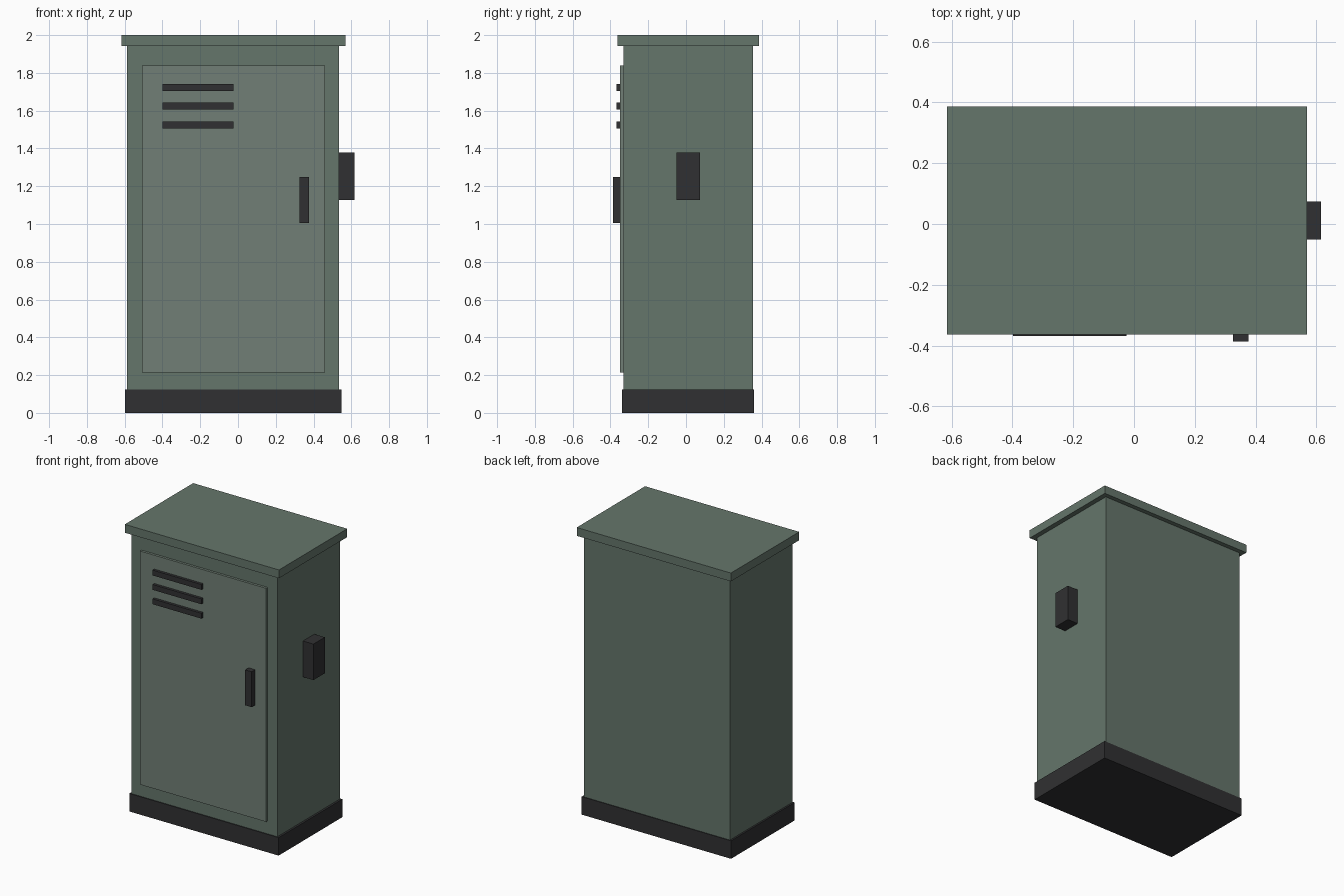
import bpy

if "Cube" in bpy.data.objects:
    bpy.data.objects.remove(bpy.data.objects["Cube"])


def material(name, rgb):
    m = bpy.data.materials.new(name)
    m.diffuse_color = (*rgb, 1)
    m.use_nodes = True
    m.node_tree.nodes["Principled BSDF"].inputs["Base Color"].default_value = m.diffuse_color
    return m


green = material("green_paint", (0.13, 0.18, 0.147))
door_green = material("door_paint", (0.165, 0.213, 0.18))
dark = material("dark_metal", (0.03, 0.03, 0.032))


def box(name, x, y, z, mat):
    """Axis-aligned box from (min, max) extents."""
    spans = (x, y, z)
    bpy.ops.mesh.primitive_cube_add(size=1, location=[(a + b) / 2 for a, b in spans])
    ob = bpy.context.object
    ob.name = name
    ob.scale = [b - a for a, b in spans]
    bpy.ops.object.transform_apply(location=False, rotation=False, scale=True)
    ob.data.materials.append(mat)
    return ob


# Cabinet shell: plinth, body, overhanging roof
box("plinth", (-0.599, 0.549), (-0.338, 0.361), (0, 0.125), dark)
box("cabinet_body", (-0.587, 0.535), (-0.332, 0.356), (0.125, 1.942), green)
box("roof", (-0.616, 0.569), (-0.363, 0.387), (1.942, 2.0), green)

# Door panel with handle
box("door", (-0.508, 0.461), (-0.349, -0.332), (0.215, 1.838), door_green)
box("door_handle", (0.326, 0.376), (-0.387, -0.349), (1.004, 1.25), dark)

# Vent slats
for i in range(3):
    z = 1.505 + 0.1 * i
    box(f"vent_slat_{i + 1}", (-0.399, -0.024), (-0.368, -0.349), (z, z + 0.037), dark)

# Side connection box
box("side_box", (0.535, 0.616), (-0.051, 0.074), (1.128, 1.378), dark)
